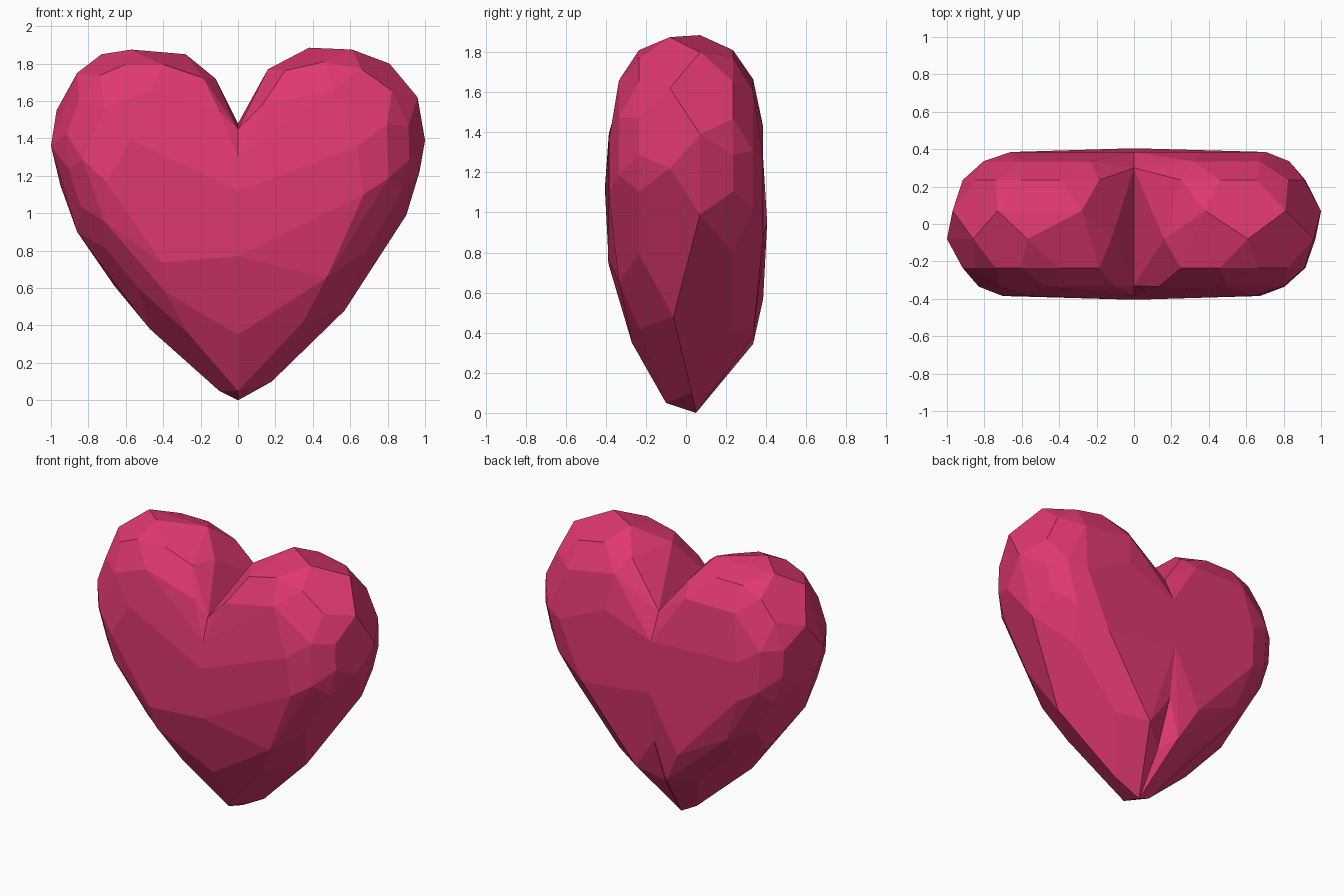
import bpy, bmesh, math

if "Cube" in bpy.data.objects:
    bpy.data.objects.remove(bpy.data.objects["Cube"])

# Front outlines (x, z) of the two slightly different lobes, cleft to tip
RIGHT = [(.16, 1.77), (.38, 1.885), (.61, 1.875), (.81, 1.80), (.96, 1.62),
         (1.0, 1.39), (.97, 1.22), (.90, .99), (.57, .48), (.18, .10)]
LEFT = [(-.12, 1.72), (-.28, 1.85), (-.57, 1.875), (-.73, 1.85), (-.86, 1.75),
        (-.97, 1.55), (-1.0, 1.36), (-.95, 1.15), (-.86, .90), (-.66, .61),
        (-.47, .38), (-.10, .05)]
# Side profile (y, z) shared by both lobes on the centre plane
SEAM = [(-.33, 1.45), (-.385, 1.3), (-.405, 1.12), (-.39, .77), (-.27, .35),
        (-.10, .05), (.05, 0), (.23, .28), (.35, .60), (.405, .95),
        (.385, 1.3), (.30, 1.48)]
# Inset rings: depth, x scale, scale below the middle, scale above it, step
RINGS = [(.235, .93, .84, .91, 1), (.335, .83, .72, .72, 2), (.385, .72, .60, .42, 3)]
MID = 1.1


def lobe_points(outline):
    pts = [(0, y, z) for y, z in SEAM]
    # rim points zigzag a little in depth for the faceted look
    for i, (x, z) in enumerate(outline):
        pts.append((x, (-.08, .07)[i % 2] * min(1, z + .3), z))
    mids = [((a[0] + b[0]) / 2, (a[1] + b[1]) / 2) for a, b in zip(outline, outline[1:])]
    for side in (-1, 1):
        for k, (d, sx, lo, hi, step) in enumerate(RINGS):
            src = mids if k % 2 == 0 else outline
            for x, z in src[(0 if side < 0 else step // 2)::step]:
                s = lo if z < MID else hi
                pts.append((x * sx, side * d, MID + (z - MID) * s))
    return pts


# Each lobe is a convex faceted solid, open at the centre plane
bm = bmesh.new()
for outline in (RIGHT, LEFT):
    part = bmesh.new()
    for p in lobe_points(outline):
        part.verts.new(p)
    bmesh.ops.convex_hull(part, input=part.verts[:])
    cap = [f for f in part.faces if all(abs(v.co.x) < 1e-5 for v in f.verts)]
    bmesh.ops.delete(part, geom=cap, context='FACES')
    bmesh.ops.delete(part, geom=[v for v in part.verts if not v.link_faces], context='VERTS')
    tmp = bpy.data.meshes.new("lobe")
    part.to_mesh(tmp)
    part.free()
    bm.from_mesh(tmp)
    bpy.data.meshes.remove(tmp)

# Weld the lobes and merge nearly flat neighbours into larger facets
bmesh.ops.remove_doubles(bm, verts=bm.verts[:], dist=.002)
bmesh.ops.dissolve_limit(bm, angle_limit=math.radians(7), verts=bm.verts[:], edges=bm.edges[:])
bmesh.ops.recalc_face_normals(bm, faces=bm.faces[:])

mesh = bpy.data.meshes.new("heart")
bm.to_mesh(mesh)
bm.free()
heart = bpy.data.objects.new("heart", mesh)
bpy.context.collection.objects.link(heart)

mat = bpy.data.materials.new("crimson_pink")
mat.diffuse_color = (.74, .04, .16, 1)
mat.use_nodes = True
mat.node_tree.nodes["Principled BSDF"].inputs["Base Color"].default_value = mat.diffuse_color
mesh.materials.append(mat)
